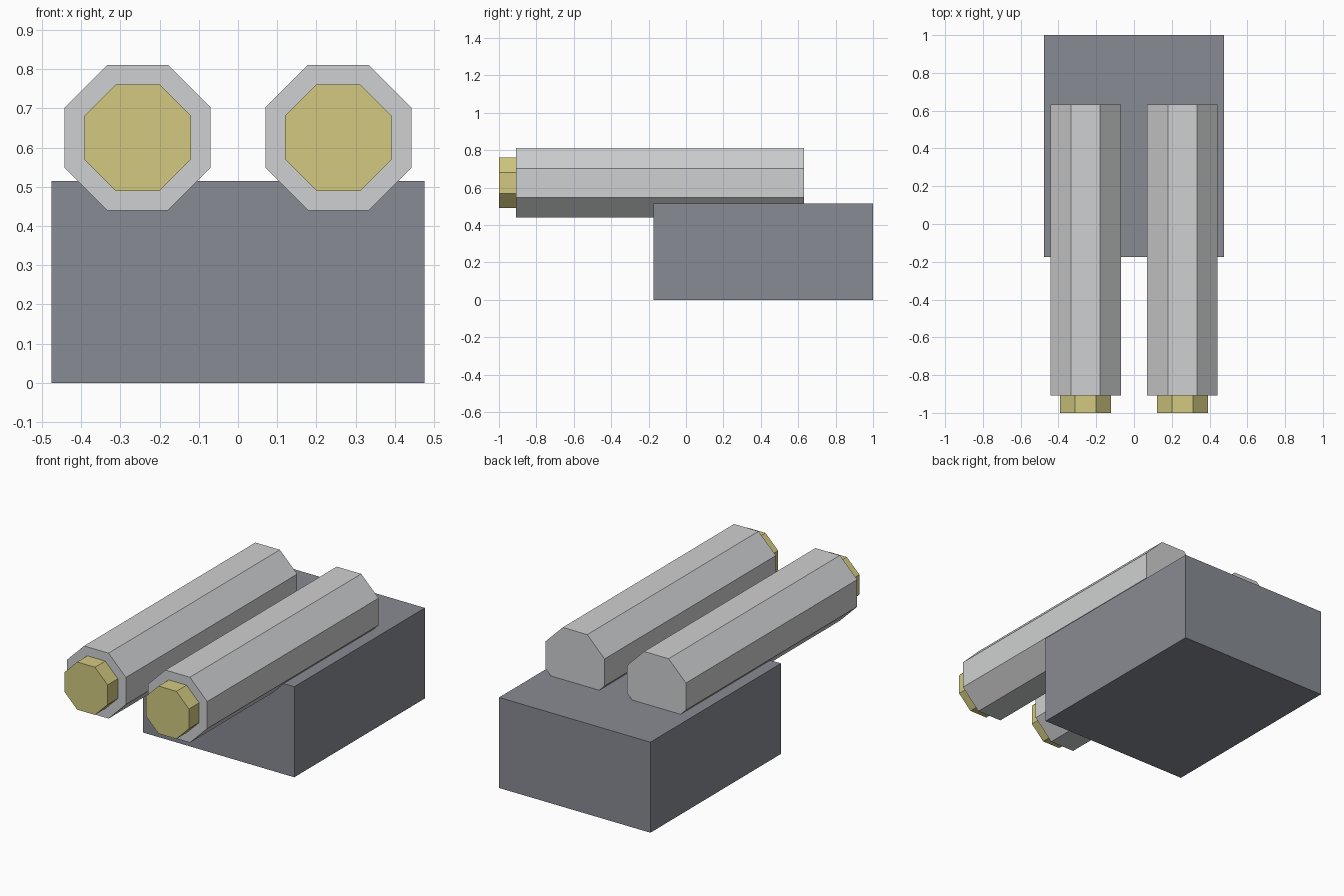
import bpy
import math

if "Cube" in bpy.data.objects:
    bpy.data.objects.remove(bpy.data.objects["Cube"], do_unlink=True)


def material(name, rgb):
    """Flat material from 0-255 display values, converted to linear."""
    linear = [((c / 255 + 0.055) / 1.055) ** 2.4 for c in rgb]
    mat = bpy.data.materials.new(name)
    mat.use_nodes = True
    mat.diffuse_color = (*linear, 1)
    mat.node_tree.nodes["Principled BSDF"].inputs["Base Color"].default_value = (*linear, 1)
    return mat


dark_grey = material("dark_grey", (136, 139, 147))
light_grey = material("light_grey", (207, 208, 209))
brass = material("brass", (210, 201, 128))


def octagon_rod(name, x, apothem, front, back, mat):
    """Eight-sided rod along y with flat sides facing up, down, left and right."""
    bpy.ops.mesh.primitive_cylinder_add(
        vertices=8, radius=apothem / math.cos(math.pi / 8), depth=back - front)
    rod = bpy.context.object
    rod.name = name
    # Turn half a side so flats face the axes, then lay the rod along y
    rod.rotation_euler = (math.pi / 2, math.pi / 8, 0)
    rod.location = (x, (front + back) / 2, 0.625)
    rod.data.materials.append(mat)


# Base block
bpy.ops.mesh.primitive_cube_add(size=1, location=(0, 0.413, 0.2575))
base = bpy.context.object
base.name = "base_block"
base.scale = (0.952, 1.174, 0.515)
base.data.materials.append(dark_grey)

# Twin barrels with narrower muzzles
for side, x in (("right", -0.256), ("left", 0.256)):
    octagon_rod(side + "_barrel", x, 0.186, -0.908, 0.632, light_grey)
    octagon_rod(side + "_muzzle", x, 0.1355, -1.0, -0.9, brass)
